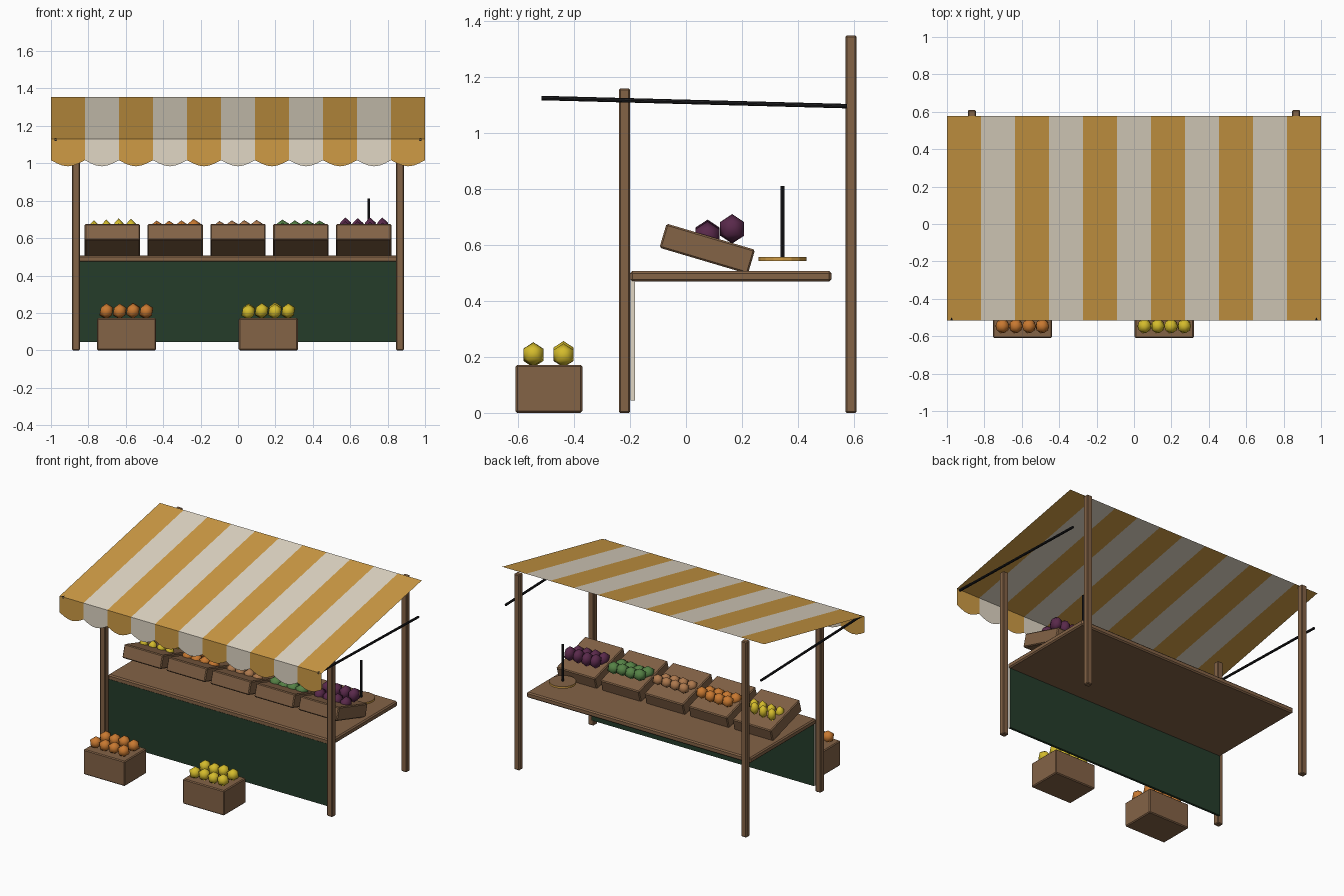
import bpy, bmesh, math, random
from mathutils import Matrix, Vector

random.seed(4)
if "Cube" in bpy.data.objects:
    bpy.data.objects.remove(bpy.data.objects["Cube"])


def material(name, r, g, b):
    m = bpy.data.materials.new(name)
    m.use_nodes = True
    m.diffuse_color = (r, g, b, 1)
    bsdf = next(n for n in m.node_tree.nodes if n.type == 'BSDF_PRINCIPLED')
    bsdf.inputs["Base Color"].default_value = (r, g, b, 1)
    bsdf.inputs["Roughness"].default_value = 0.8
    return m


wood = material("wood", 0.23, 0.125, 0.062)
mustard = material("mustard_cloth", 0.62, 0.33, 0.06)
cream = material("cream_cloth", 0.75, 0.68, 0.56)
cloth = material("dark_green_cloth", 0.018, 0.045, 0.023)
iron = material("black_iron", 0.012, 0.012, 0.014)
yellow = material("yellow_fruit", 0.66, 0.50, 0.025)
orange = material("orange_fruit", 0.58, 0.19, 0.03)
tan = material("tan_fruit", 0.42, 0.19, 0.075)
green = material("green_fruit", 0.09, 0.22, 0.06)
purple = material("purple_fruit", 0.10, 0.022, 0.07)


def make(name, bm, *mats):
    mesh = bpy.data.meshes.new(name)
    bm.to_mesh(mesh)
    bm.free()
    for m in mats:
        mesh.materials.append(m)
    ob = bpy.data.objects.new(name, mesh)
    bpy.context.collection.objects.link(ob)
    return ob


def box(name, centre, size, mat, bevel=0.005, tilt=0):
    bm = bmesh.new()
    bmesh.ops.create_cube(bm, size=1, matrix=Matrix.Diagonal((*size, 1)))
    if bevel:
        bmesh.ops.bevel(bm, geom=bm.edges[:], offset=bevel, segments=1,
                        affect='EDGES', profile=0.5)
    ob = make(name, bm, mat)
    ob.location = centre
    ob.rotation_euler.x = tilt
    return ob


def rod(name, start, end, radius, mat, sides=8):
    a, b = Vector(start), Vector(end)
    bm = bmesh.new()
    turn = (b - a).to_track_quat('Z', 'Y').to_matrix().to_4x4()
    bmesh.ops.create_cone(bm, cap_ends=True, segments=sides, radius1=radius,
                          radius2=radius, depth=(b - a).length,
                          matrix=Matrix.Translation((a + b) / 2) @ turn)
    return make(name, bm, mat)


def fruit_pile(name, x, rows, spacing, radii, mat):
    """Two rows of four faceted fruits."""
    bm = bmesh.new()
    for y, z in rows:
        for i in range(4):
            spot = (x + (i - 1.5) * spacing, y, z + random.uniform(-0.005, 0.006))
            bmesh.ops.create_icosphere(
                bm, subdivisions=1, radius=1,
                matrix=Matrix.Translation(spot) @ Matrix.Diagonal((*radii, 1)))
    for f in bm.faces:
        f.smooth = True
    return make(name, bm, mat)


# Posts and awning arms
for side, sx in (("right", -1), ("left", 1)):
    for end, y, h in (("front", -0.22, 1.16), ("back", 0.59, 1.35)):
        box(f"{end}_post_{side}", (sx * 0.867, y, h / 2), (0.042, 0.04, h), wood)
    rod(f"awning_arm_{side}", (sx * 0.975, -0.517, 1.126),
        (sx * 0.975, 0.575, 1.097), 0.008, iron)

# Counter top and cloth skirt with pale side edges
box("counter_top", (0, 0.16, 0.488), (1.71, 0.72, 0.038), wood, 0.008)
skirt = box("counter_skirt", (0, -0.19, 0.26), (1.70, 0.016, 0.43), cloth, 0)
skirt.data.materials.append(cream)
for p in skirt.data.polygons:
    p.material_index = int(abs(p.normal.x) > 0.5)

# Striped awning sheet with a scalloped valance
STRIPES, STEPS = 11, 6
FRONT, BACK = (-0.517, 1.13), (0.577, 1.355)
bm = bmesh.new()
width = 2 / STRIPES
for s in range(STRIPES):
    x0 = -1 + s * width
    sheet = [bm.verts.new(p) for p in ((x0, *FRONT), (x0 + width, *FRONT),
                                      (x0 + width, *BACK), (x0, *BACK))]
    flap = [sheet[1], sheet[0]]
    for i in range(STEPS + 1):
        t = i / STEPS
        flap.append(bm.verts.new((x0 + t * width, FRONT[0],
                                  1.017 - 0.033 * math.sin(math.pi * t))))
    for ring in (sheet, flap):
        bm.faces.new(ring).material_index = s % 2
bmesh.ops.remove_doubles(bm, verts=bm.verts[:], dist=0.0001)
make("striped_awning", bm, mustard, cream)

# Tilted display crates on the counter
ROWS = ((0.077, 0.635), (0.165, 0.655))
goods = (("yellow", yellow, (0.03, 0.032, 0.045)),
         ("orange", orange, (0.04, 0.042, 0.042)),
         ("tan", tan, (0.038, 0.038, 0.038)),
         ("green", green, (0.045, 0.046, 0.043)),
         ("purple", purple, (0.036, 0.05, 0.051)))
for i, (label, mat, radii) in enumerate(goods):
    x = (i - 2) * 0.336
    box(f"display_crate_{label}", (x, 0.076, 0.587), (0.296, 0.33, 0.09),
        wood, 0.006, math.radians(-16.5))
    fruit_pile(f"{label}_display_fruit", x, ROWS, 0.066, radii, mat)

# Crates on the ground in front
for label, mat, x in (("orange", orange, -0.597), ("yellow", yellow, 0.162)):
    box(f"ground_crate_{label}", (x, -0.49, 0.086), (0.316, 0.238, 0.172), wood, 0.006)
    fruit_pile(f"{label}_ground_fruit", x, ((-0.546, 0.209), (-0.438, 0.209)),
               0.071, (0.041, 0.042, 0.042), mat)

# Weighing stand: plate and upright
plate = rod("stand_plate", (0.70, 0.345, 0.544), (0.70, 0.345, 0.558), 0.086, wood, 16)
plate.data.materials.append(mustard)
for p in plate.data.polygons:
    p.material_index = int(abs(p.normal.z) < 0.5)
rod("stand_upright", (0.70, 0.345, 0.55), (0.70, 0.345, 0.812), 0.007, iron)
